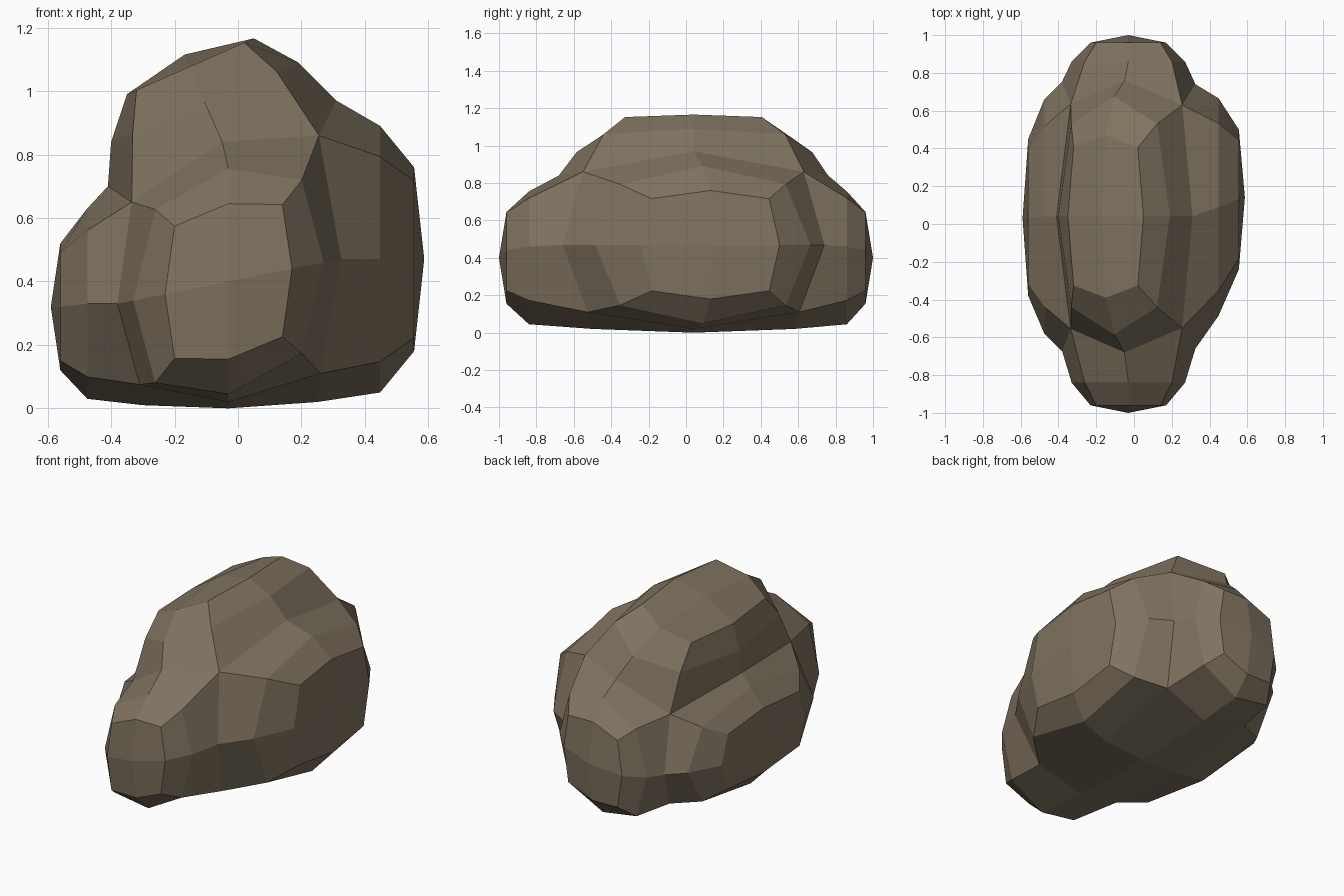
import bpy, bmesh
from mathutils import Vector as V

if "Cube" in bpy.data.objects:
    bpy.data.objects.remove(bpy.data.objects["Cube"])

# Core cage on a 3x3x3 grid: (i, k) -> x, z, half length in y (ends), x, z (middle)
YC = 0.04
ends = {(1, 1): (.255, .86, .59), (-1, 1): (-.335, .65, .595),
        (1, -1): (.26, .11, .565), (-1, -1): (-.31, .075, .565),
        (1, 0): (.325, .47, .70), (-1, 0): (-.38, .33, .715),
        (0, 1): (-.05, .84, .72), (0, -1): (-.03, .02, .54)}
middle = {(1, 1): (.31, .97), (-1, 1): (-.41, .70), (1, -1): (.25, .02),
          (-1, -1): (-.30, .01), (0, -1): (-.03, 0)}

bm = bmesh.new()
core = {}
for (i, k), (x, z, h) in ends.items():
    for j in (-1, 1):
        core[i, j, k] = bm.verts.new((x, YC + j * h, z))
for (i, k), (x, z) in middle.items():
    core[i, 0, k] = bm.verts.new((x, YC, z))

RING = [(-1, -1), (0, -1), (1, -1), (1, 0), (1, 1), (0, 1), (-1, 1), (-1, 0)]


def ring(c, u, v, corner):
    """Rounded eight-point ring around c"""
    out = []
    for a, b in RING:
        f = corner if a and b else 1
        out.append(bm.verts.new(V(c) + (V(u) * a + V(v) * b) * f))
    return out


def lobe(key, mid, cap, tip):
    """Bulge growing from one side of the core: two rings and a domed cap"""
    rings = [[core[key(a, b)] for a, b in RING],
             ring(*mid, .77), ring(*cap, .85)]
    for lo, hi in zip(rings, rings[1:]):
        for n in range(8):
            m = (n + 1) % 8
            bm.faces.new((lo[n], lo[m], hi[m], hi[n]))
    t = bm.verts.new(tip)
    r = rings[-1]
    for n in (1, 3, 5, 7):
        bm.faces.new((r[n], r[(n + 1) % 8], r[(n + 2) % 8], t))


# Right and left bulges
lobe(lambda a, b: (1, a, b),
     ((.448, .09, .47), (0, .575, 0), (0, 0, .42)),
     ((.555, .13, .47), (0, .37, 0), (0, 0, .29)), (.587, .14, .47))
lobe(lambda a, b: (-1, a, b),
     ((-.475, .04, .33), (0, .62, 0), (0, 0, .30)),
     ((-.56, .035, .32), (0, .415, 0), (0, 0, .20)), (-.59, .03, .32))
# Front and back bulges
for s, ym in ((-1, -.84), (1, .86)):
    lobe(lambda a, b: (a, s, b),
         ((-.03, ym, .40), (.30, 0, .06), (0, 0, .355)),
         ((-.03, s * .96, .40), (.20, 0, .04), (0, 0, .245)), (-.03, s, .40))
# Top bulge, leaning left
lobe(lambda a, b: (b, a, 1),
     ((-.105, .045, .965), (0, .63, 0), (.295, 0, .125)),
     ((-.15, .04, 1.078), (0, .43, 0), (.20, 0, .088)), (-.168, .04, 1.115))
# Underside
for i in (-1, 1):
    for j in (-1, 1):
        bm.faces.new([core[p] for p in
                      ((0, 0, -1), (i, 0, -1), (i, j, -1), (0, j, -1))])

bmesh.ops.recalc_face_normals(bm, faces=bm.faces)
mesh = bpy.data.meshes.new("boulder")
bm.to_mesh(mesh)
bm.free()

stone = bpy.data.materials.new("brown stone")
stone.diffuse_color = (.215, .172, .117, 1)
stone.use_nodes = True
stone.node_tree.nodes["Principled BSDF"].inputs["Base Color"].default_value = stone.diffuse_color
mesh.materials.append(stone)
boulder = bpy.data.objects.new("boulder", mesh)
bpy.context.collection.objects.link(boulder)
